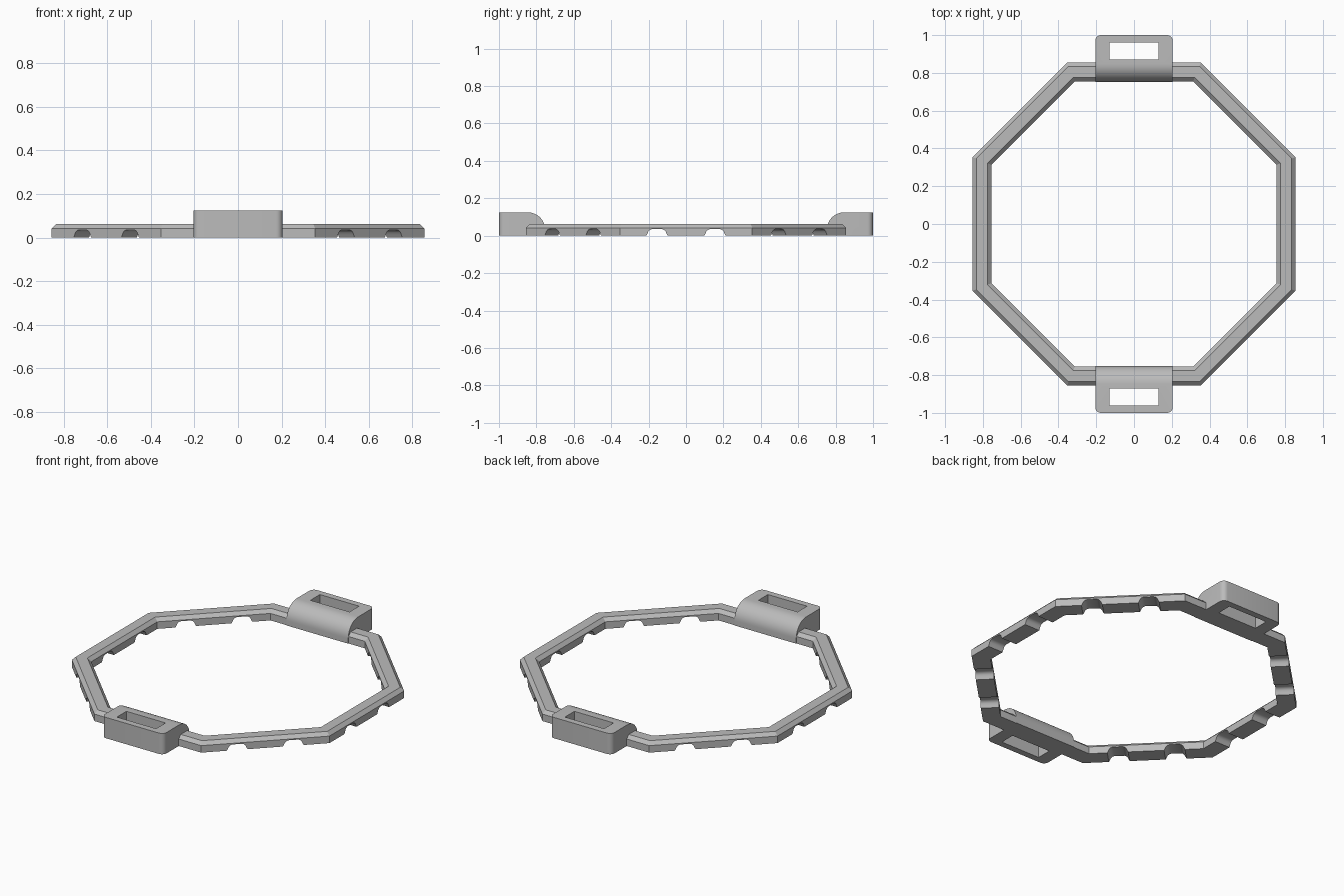
import bpy, bmesh
from math import cos, sin, pi, radians
from mathutils import Matrix

cube = bpy.data.objects.get("Cube")
if cube:
    bpy.data.objects.remove(cube, do_unlink=True)

grey = bpy.data.materials.new("plain grey")
grey.use_nodes = True
COLOUR = (0.5, 0.5, 0.5, 1)
grey.diffuse_color = COLOUR
grey.node_tree.nodes["Principled BSDF"].inputs["Base Color"].default_value = COLOUR


def make_object(name, bm):
    bmesh.ops.recalc_face_normals(bm, faces=bm.faces[:])
    mesh = bpy.data.meshes.new(name)
    bm.to_mesh(mesh)
    bm.free()
    mesh.materials.append(grey)
    obj = bpy.data.objects.new(name, mesh)
    bpy.context.collection.objects.link(obj)
    return obj


def prism(bm, profile, start, end, matrix=Matrix()):
    """Extrude a (y, z) profile along x."""
    a, b = [[bm.verts.new(matrix @ Matrix.Translation((x, y, z)).translation)
             for y, z in profile] for x in (start, end)]
    bm.faces.new(a)
    bm.faces.new(b[::-1])
    for i in range(len(a)):
        j = (i + 1) % len(a)
        bm.faces.new((a[i], b[i], b[j], a[j]))


def activate(obj):
    bpy.ops.object.select_all(action='DESELECT')
    obj.select_set(True)
    bpy.context.view_layer.objects.active = obj


def cut(obj, cutter):
    mod = obj.modifiers.new("cut", 'BOOLEAN')
    mod.object = cutter
    mod.solver = 'EXACT'
    activate(obj)
    bpy.ops.object.modifier_apply(modifier=mod.name)
    bpy.data.objects.remove(cutter, do_unlink=True)
    bpy.ops.object.shade_smooth_by_angle(angle=radians(30))


# Octagonal ring with chamfered top edges: (apothem, z) section
section = [(0.755, 0), (0.855, 0), (0.855, 0.042),
           (0.835, 0.062), (0.775, 0.062), (0.755, 0.042)]
bm = bmesh.new()
loops = []
for k in range(8):
    a = (k + 0.5) * pi / 4
    loops.append([bm.verts.new((r / cos(pi / 8) * cos(a), r / cos(pi / 8) * sin(a), z))
                  for r, z in section])
for k in range(8):
    p, q = loops[k], loops[(k + 1) % 8]
    for i in range(len(section)):
        j = (i + 1) % len(section)
        bm.faces.new((p[i], p[j], q[j], q[i]))
ring = make_object("octagon_ring", bm)

# Two arched notches under every side that has no handle
half = [(0.057, -0.02), (0.057, 0), (0.051, 0.012), (0.046, 0.023),
        (0.038, 0.031), (0.027, 0.035)]
arch = half + [(-y, z) for y, z in reversed(half)]
bm = bmesh.new()
for k in (0, 1, 3, 4, 5, 7):
    turn = Matrix.Rotation(k * pi / 4, 4, 'Z')
    for offset in (-0.155, 0.155):
        prism(bm, [(y + offset, z) for y, z in arch], 0.7, 0.9, turn)
cut(ring, make_object("notch_cutter", bm))


# Strap handles: block with rounded inner shoulder, rounded outer corners, slot
def handle(name, angle):
    turn = Matrix.Rotation(angle, 4, 'Z')
    steps = 12
    shoulder = [(-0.847 + 0.095 * sin(t * pi / 2 / steps), 0.03 + 0.095 * cos(t * pi / 2 / steps))
                for t in range(steps + 1)]
    bm = bmesh.new()
    prism(bm, [(-1, 0), (-1, 0.125)] + shoulder + [(-0.752, 0)], -0.205, 0.205, turn)
    corners = [e for e in bm.edges
               if all(abs(v.co.y) > 0.99 for v in e.verts)
               and abs(e.verts[0].co.z - e.verts[1].co.z) > 0.1]
    bmesh.ops.bevel(bm, geom=corners, offset=0.03, segments=6, profile=0.5, affect='EDGES')
    obj = make_object(name, bm)
    bm = bmesh.new()
    prism(bm, [(-0.962, -0.1), (-0.962, 0.2), (-0.872, 0.2), (-0.872, -0.1)], -0.13, 0.13, turn)
    cut(obj, make_object("slot_cutter", bm))


handle("front_handle", 0)
handle("back_handle", pi)
